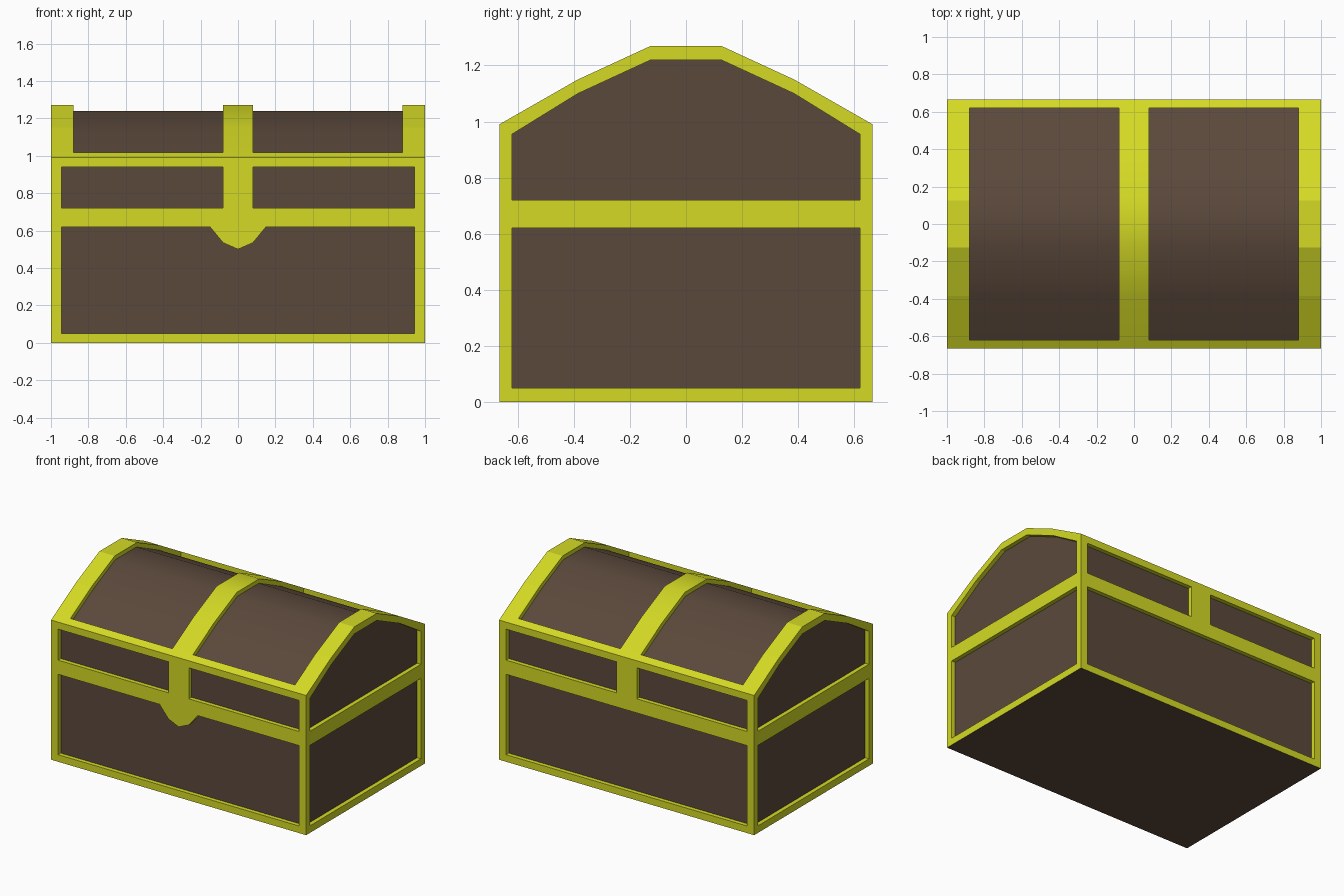
import bpy, bmesh, math
from mathutils import Vector

if "Cube" in bpy.data.objects:
    bpy.data.objects.remove(bpy.data.objects["Cube"], do_unlink=True)


def material(name, rgb):
    m = bpy.data.materials.new(name)
    m.use_nodes = True
    m.diffuse_color = (*rgb, 1)
    bsdf = m.node_tree.nodes["Principled BSDF"]
    bsdf.inputs["Base Color"].default_value = (*rgb, 1)
    bsdf.inputs["Roughness"].default_value = 0.8
    return m


WOOD = material("dark wood", (0.105, 0.066, 0.044))
GOLD = material("yellow gold", (0.66, 0.70, 0.018))


def prism(name, points, lo, hi, mat, axis="x", smooth=False):
    """Extrude a 2D outline between lo and hi along x (points y,z) or y (points x,z)."""
    bm = bmesh.new()
    place = (lambda p, t: (t, p[0], p[1])) if axis == "x" else (lambda p, t: (p[0], t, p[1]))
    face = bm.faces.new([bm.verts.new(place(p, lo)) for p in points])
    ext = bmesh.ops.extrude_face_region(bm, geom=[face])
    moved = [v for v in ext["geom"] if isinstance(v, bmesh.types.BMVert)]
    step = Vector((hi - lo, 0, 0)) if axis == "x" else Vector((0, hi - lo, 0))
    bmesh.ops.translate(bm, verts=moved, vec=step)
    bmesh.ops.recalc_face_normals(bm, faces=bm.faces)
    # the underside of the chest is bare wood
    for f in bm.faces:
        f.smooth = smooth
        f.material_index = int(mat is GOLD and f.calc_center_median().z > 0.001)
    mesh = bpy.data.meshes.new(name)
    bm.to_mesh(mesh)
    bm.free()
    mesh.materials.append(WOOD)
    mesh.materials.append(GOLD)
    if smooth:
        mesh.set_sharp_from_angle(angle=math.radians(32))
    obj = bpy.data.objects.new(name, mesh)
    bpy.context.collection.objects.link(obj)
    return obj


def box(name, x0, x1, y0, y1, z0, z1):
    return prism(name, [(y0, z0), (y1, z0), (y1, z1), (y0, z1)], x0, x1, GOLD)


def mirrored(half):
    """Complete a half outline (positive side, bottom to top) across the middle."""
    return half + [(-y, z) for y, z in reversed(half)]


W, D = 1.0, 0.665          # half width and half depth
IX, IY = 0.945, 0.62       # inner edges of the frame
BAND = 0.08                # half width of the middle band
LOW, MID, UP, RIM, EAVE = 0.05, 0.62, 0.72, 0.94, 0.99

# Wooden core with rounded lid
core = mirrored([(0.635, 0), (0.635, 0.972), (0.375, 1.12), (0.12, 1.24)])
prism("wooden_chest", core, -0.97, 0.97, WOOD, smooth=True)

# Arched bands over the lid
outer = mirrored([(D, EAVE), (0.385, 1.15), (0.125, 1.27)])
inner = mirrored([(IY, 0.955), (0.385, 1.10), (0.125, 1.22)])
arch = outer + inner[::-1]
prism("right_lid_band", arch, -W, -0.88, GOLD)
prism("middle_lid_band", arch, -BAND, BAND, GOLD, smooth=True)
prism("left_lid_band", arch, 0.88, W, GOLD)

# Rails, eaves, upright bands and corner posts on front and back
for side, s in (("front", -1), ("back", 1)):
    y0, y1 = sorted((s * IY, s * D))
    box(side + "_bottom_rail", -W, W, y0, y1, 0, LOW)
    box(side + "_middle_rail", -W, W, y0, y1, MID, UP)
    box(side + "_upright_band", -BAND, BAND, y0, y1, UP, RIM)
    eave = [(s * D, RIM), (s * D, EAVE), (s * IY, 1.016), (s * IY, RIM)]
    prism(side + "_eave", eave, -W, W, GOLD)
    for hand, h in (("left", 1), ("right", -1)):
        x0, x1 = sorted((h * IX, h * W))
        box(f"{side}_{hand}_lower_post", x0, x1, y0, y1, LOW, MID)
        box(f"{side}_{hand}_upper_post", x0, x1, y0, y1, UP, RIM)

# Rails on the two ends
for hand, h in (("left", 1), ("right", -1)):
    x0, x1 = sorted((h * IX, h * W))
    box(hand + "_bottom_rail", x0, x1, -IY, IY, 0, LOW)
    box(hand + "_middle_rail", x0, x1, -IY, IY, MID, UP)

# Latch plate hanging from the front middle rail
latch = mirrored([(0.15, MID), (0.08, 0.535)])
latch.insert(2, (0, 0.50))
prism("latch_plate", latch, -D, -IY, GOLD, axis="y")
